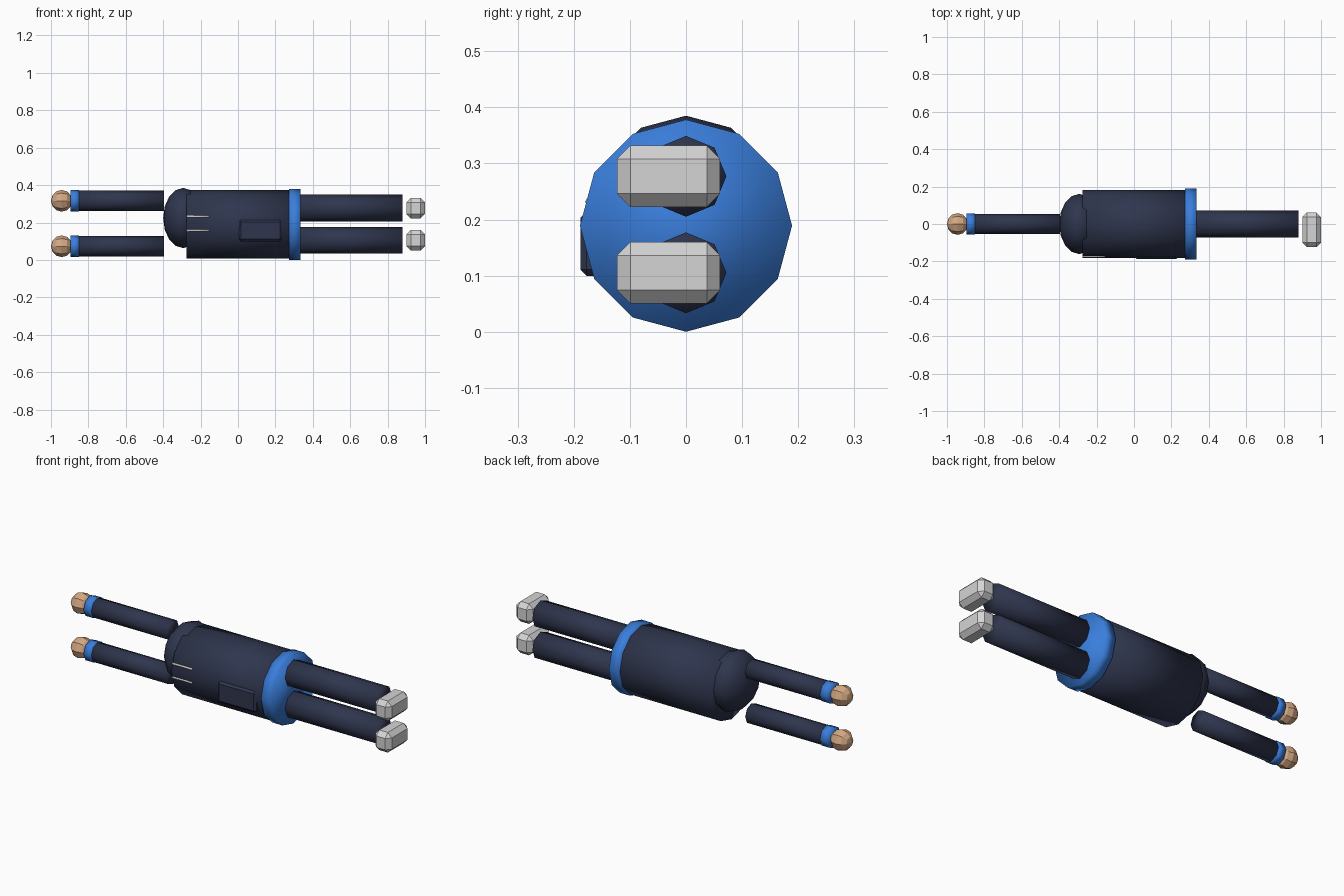
import bpy
import math

cube = bpy.data.objects.get("Cube")
if cube:
    bpy.data.objects.remove(cube, do_unlink=True)


def material(name, rgb):
    m = bpy.data.materials.new(name)
    m.use_nodes = True
    m.diffuse_color = (*rgb, 1)
    m.node_tree.nodes["Principled BSDF"].inputs["Base Color"].default_value = (*rgb, 1)
    return m


navy = material("navy cloth", (0.028, 0.036, 0.075))
blue = material("bright blue trim", (0.042, 0.21, 0.72))
skin = material("skin", (0.66, 0.39, 0.23))
grey = material("light grey", (0.66, 0.66, 0.66))


def finish(name, mat, smooth):
    ob = bpy.context.object
    ob.name = ob.data.name = name
    bpy.ops.object.transform_apply(location=False, rotation=True, scale=True)
    ob.data.materials.append(mat)
    if smooth:
        bpy.ops.object.shade_smooth()
    else:
        bpy.ops.object.shade_flat()
    return ob


def tube(name, x0, x1, y, z, radius, sides, mat):
    """Closed cylinder running along x."""
    bpy.ops.mesh.primitive_cylinder_add(
        vertices=sides, radius=radius, depth=x1 - x0,
        location=((x0 + x1) / 2, y, z), rotation=(0, math.pi / 2, 0))
    return finish(name, mat, True)


def ball(name, loc, rx, radius, segments, rings, mat, smooth):
    """Sphere with its poles on the x axis, squashed along x."""
    bpy.ops.mesh.primitive_uv_sphere_add(
        segments=segments, ring_count=rings, radius=radius,
        location=loc, rotation=(0, math.pi / 2, 0))
    bpy.context.object.scale = (1, 1, rx / radius)
    return finish(name, mat, smooth)


def box(name, loc, size, bevel, mat):
    bpy.ops.mesh.primitive_cube_add(size=1, location=loc)
    bpy.context.object.scale = size
    ob = finish(name, mat, False)
    mod = ob.modifiers.new("chamfer", 'BEVEL')
    mod.width = bevel
    mod.segments = 1
    return ob


# Torso, waistband and hood
MID = 0.19
tube("torso", -0.275, 0.332, 0, MID, 0.183, 12, navy)
tube("waistband", 0.272, 0.335, 0, 0.189, 0.189, 12, blue)
ball("hood", (-0.293, 0, 0.224), 0.107, 0.161, 12, 8, navy, True)

# Front pocket and drawstrings
box("pocket", (0.12, -0.164, 0.157), (0.23, 0.048, 0.115), 0.011, navy)
for z in (0.158, 0.232):
    tube("drawstring", -0.275, -0.155, -0.174, z, 0.006, 6, grey)

# Arms, cuffs and hands
for side, z in (("right", 0.073), ("left", 0.316)):
    tube(side + "_arm", -0.855, -0.396, 0, z, 0.054, 8, navy)
    tube(side + "_cuff", -0.895, -0.85, 0, z, 0.057, 8, blue)
    ball(side + "_hand", (-0.943, 0, z), 0.057, 0.058, 8, 6, skin, False)

# Legs and shoes
for side, z in (("right", 0.105), ("left", 0.277)):
    tube(side + "_leg", 0.3, 0.88, 0, z, 0.072, 8, navy)
    box(side + "_shoe", (0.95, -0.031, z), (0.1, 0.184, 0.11), 0.024, grey)
